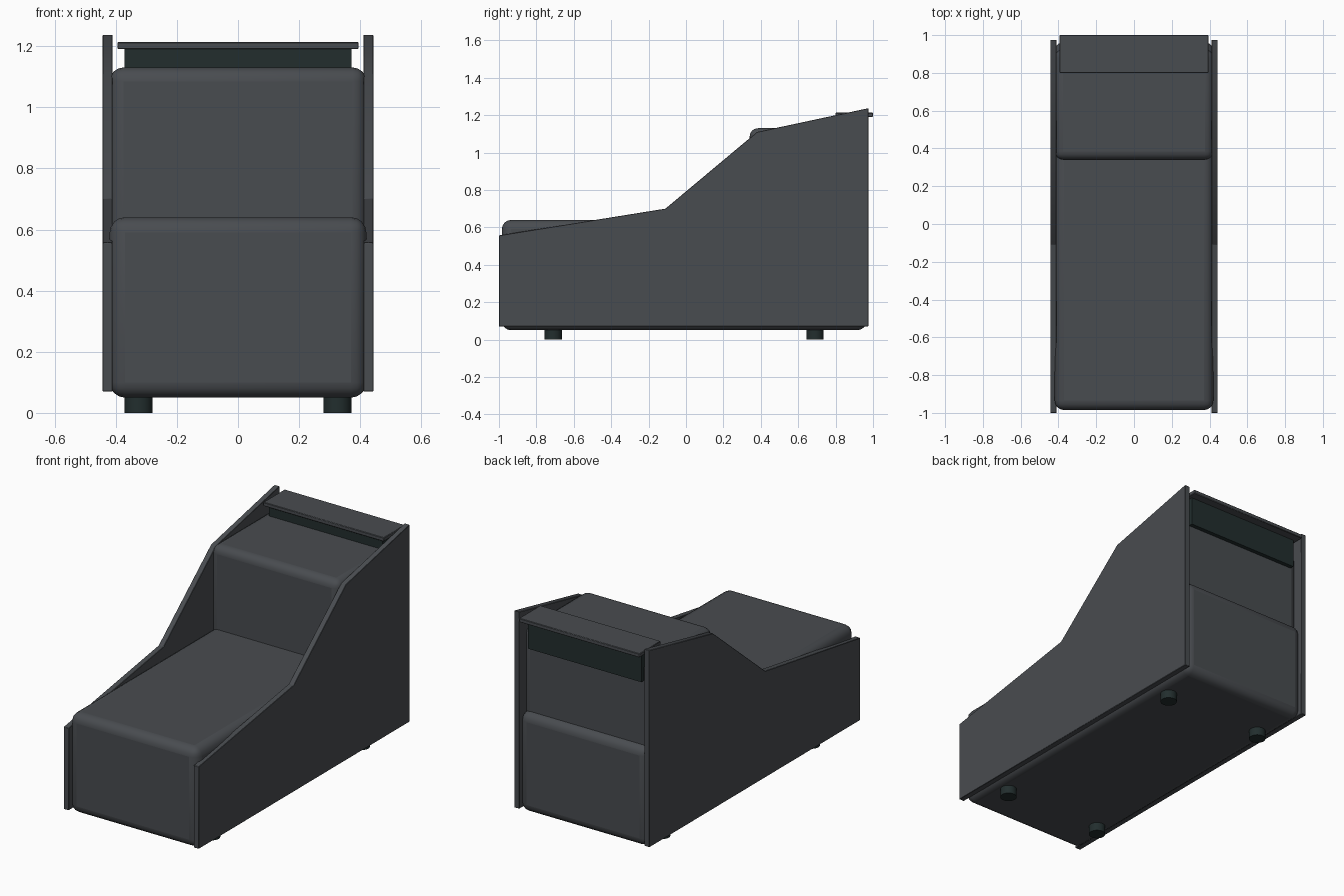
import bpy, bmesh

if "Cube" in bpy.data.objects:
    bpy.data.objects.remove(bpy.data.objects["Cube"])


def material(name, rgb):
    m = bpy.data.materials.new(name)
    m.diffuse_color = (*rgb, 1)
    m.use_nodes = True
    m.node_tree.nodes["Principled BSDF"].inputs["Base Color"].default_value = m.diffuse_color
    return m


GREY = material("slate grey", (0.066, 0.072, 0.080))
DARK = material("dark green grey", (0.016, 0.027, 0.027))


def finish(name, bm, mat, bevel=0, segments=4):
    bmesh.ops.recalc_face_normals(bm, faces=bm.faces)
    me = bpy.data.meshes.new(name)
    bm.to_mesh(me)
    bm.free()
    me.materials.append(mat)
    ob = bpy.data.objects.new(name, me)
    bpy.context.collection.objects.link(ob)
    if bevel:
        mod = ob.modifiers.new("rounded edges", 'BEVEL')
        mod.width, mod.segments = bevel, segments
    bpy.ops.object.select_all(action='DESELECT')
    ob.select_set(True)
    bpy.context.view_layer.objects.active = ob
    bpy.ops.object.shade_smooth_by_angle()
    return ob


def box(name, half_x, y0, y1, z0, z1, mat, bevel=0, segments=4):
    bm = bmesh.new()
    bmesh.ops.create_cube(bm, size=1)
    for v in bm.verts:
        v.co = (v.co.x * 2 * half_x,
                y0 + (v.co.y + 0.5) * (y1 - y0),
                z0 + (v.co.z + 0.5) * (z1 - z0))
    return finish(name, bm, mat, bevel, segments)


# Rounded bodies: long lower block with a raised block at the rear
box("lower_body", 0.42, -0.985, 0.965, 0.05, 0.64, GREY, 0.05)
box("upper_body", 0.42, 0.34, 0.925, 0.30, 1.13, GREY, 0.045)

# Dark riser and the thin lid on top of it
box("rear_riser", 0.372, 0.82, 0.95, 1.02, 1.192, DARK)
box("rear_lid", 0.395, 0.80, 1.0, 1.19, 1.213, GREY, 0.003, 1)

# Side panels cut to a stepped slope
PROFILE = [(-1, 0.07), (-1, 0.557), (-0.11, 0.70), (0.38, 1.11),
           (0.975, 1.237), (0.975, 0.07)]
for side, s in (("left", -1), ("right", 1)):
    bm = bmesh.new()
    face = bm.faces.new([bm.verts.new((s * 0.41, y, z)) for y, z in PROFILE])
    ext = bmesh.ops.extrude_face_region(bm, geom=[face], use_keep_orig=True)
    for v in ext["geom"]:
        if isinstance(v, bmesh.types.BMVert):
            v.co.x = s * 0.443
    finish(side + "_side_panel", bm, GREY, 0.002, 1)

# Four round feet
for side, x in (("left", -0.325), ("right", 0.325)):
    for end, y in (("front", -0.71), ("rear", 0.69)):
        bm = bmesh.new()
        bmesh.ops.create_cone(bm, cap_ends=True, segments=32,
                              radius1=0.046, radius2=0.046, depth=0.07)
        bmesh.ops.translate(bm, verts=bm.verts, vec=(x, y, 0.035))
        finish(f"{end}_{side}_foot", bm, DARK)
